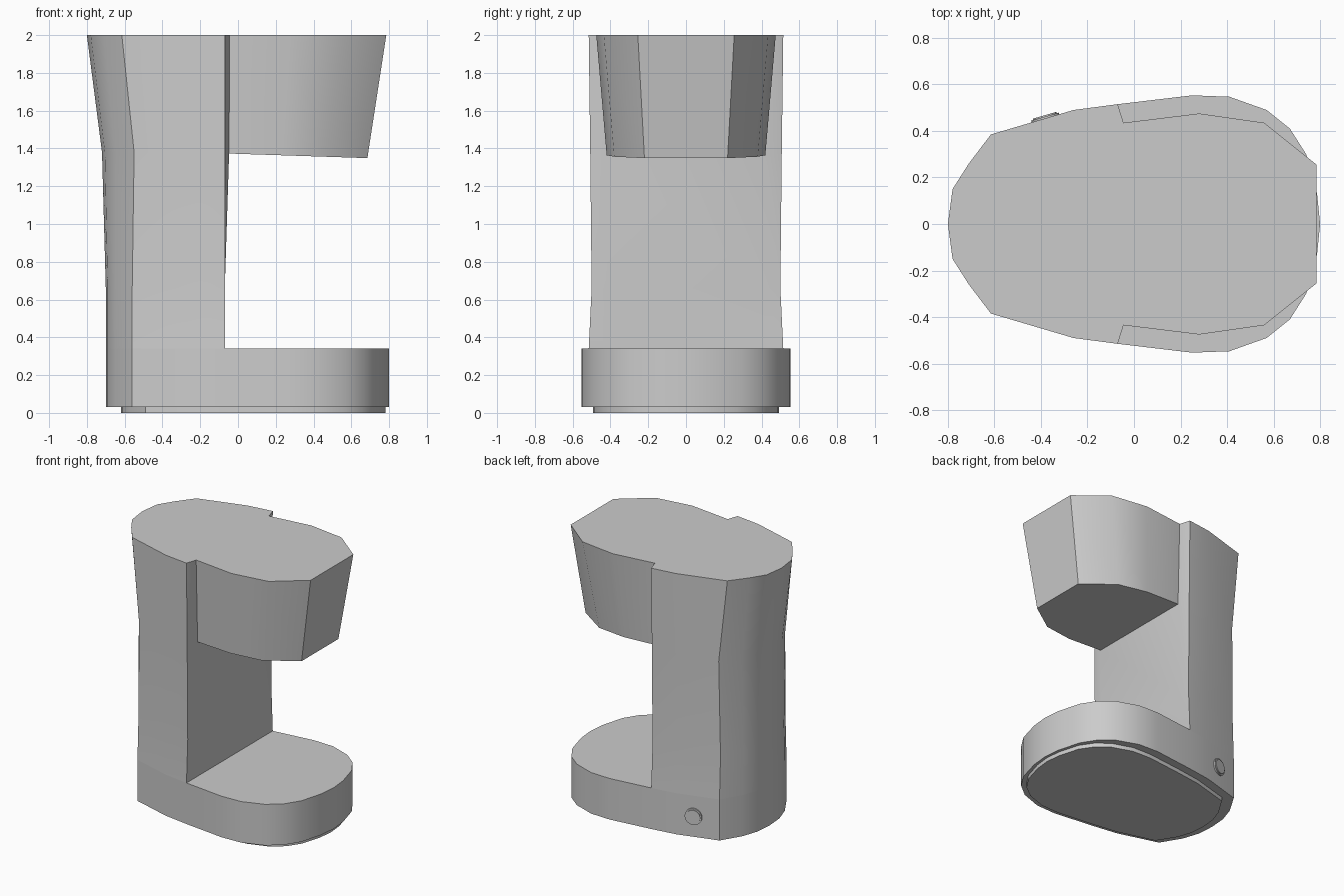
import bpy, bmesh, math

if "Cube" in bpy.data.objects:
    bpy.data.objects.remove(bpy.data.objects["Cube"])


def loft(name, rings):
    """Skin a stack of closed rings and cap both ends."""
    bm = bmesh.new()
    loops = [[bm.verts.new(p) for p in ring] for ring in rings]
    n = len(loops[0])
    for a, b in zip(loops, loops[1:]):
        for i in range(n):
            j = (i + 1) % n
            bm.faces.new((a[i], a[j], b[j], b[i]))
    bm.faces.new(loops[0])
    bm.faces.new(loops[-1])
    bmesh.ops.recalc_face_normals(bm, faces=bm.faces)
    mesh = bpy.data.meshes.new(name)
    bm.to_mesh(mesh)
    bm.free()
    obj = bpy.data.objects.new(name, mesh)
    bpy.context.collection.objects.link(obj)
    smooth(obj)
    return obj


def smooth(obj):
    bpy.ops.object.select_all(action='DESELECT')
    obj.select_set(True)
    bpy.context.view_layer.objects.active = obj
    bpy.ops.object.shade_smooth_by_angle(angle=math.radians(30))


def ring(half, z):
    """Mirror a half outline across y; z is a number or a function of x."""
    full = half + [(x, -y) for x, y in reversed(half) if y > 0]
    return [(x, y, z(x) if callable(z) else z) for x, y in full]


# Base and the slightly smaller foot under it
outline = [(-.70, 0), (-.69, .13), (-.65, .25), (-.56, .40), (-.26, .487),
           (-.07, .515), (.25, .553), (.41, .547), (.57, .49), (.67, .41),
           (.74, .30), (.787, .13), (.80, 0)]
loft("base", [ring(outline, .03), ring(outline, .34)])
foot = [((x + .70) / 1.5 * 1.4 - .62, y * .89) for x, y in outline]
loft("foot", [ring(foot, 0), ring(foot, .03)])

# Rear column, waisted in the middle and flaring back at the top
low = outline[:6] + [(-.07, .43)]
waist = [(x, y * .97) for x, y in low]
upper = [(-.72, 0), (-.705, .14), (-.65, .255), (-.55, .395), (-.26, .485),
         (-.07, .507), (-.047, .425)]
top = [(-.80, 0), (-.78, .15), (-.71, .26), (-.615, .385), (-.26, .49),
       (-.07, .515), (-.045, .435)]
loft("column", [ring(low, .34), ring(waist, .66), ring(upper, 1.38), ring(top, 2)])

# Overhanging head, tapering down to a slightly sloped underside
head_low = [(-.047, .415), (.23, .42), (.46, .38), (.685, .22)]
head_top = [(-.045, .435), (.28, .475), (.56, .435), (.785, .255)]
loft("head", [ring(head_low, lambda x: 1.373 - .033 * (x + .047)), ring(head_top, 2)])

# Round button on the back side of the base
side = math.atan2(.087, .30)
nx, ny = -math.sin(side), math.cos(side)
for name, radius, depth in (("button_ring", .062, .016), ("button", .052, .028)):
    bpy.ops.mesh.primitive_cylinder_add(
        vertices=20, radius=radius, depth=depth,
        location=(-.38 + nx * .002, .452 + ny * .002, .185),
        rotation=(math.pi / 2, 0, side))
    obj = bpy.context.object
    obj.name = name
    smooth(obj)
